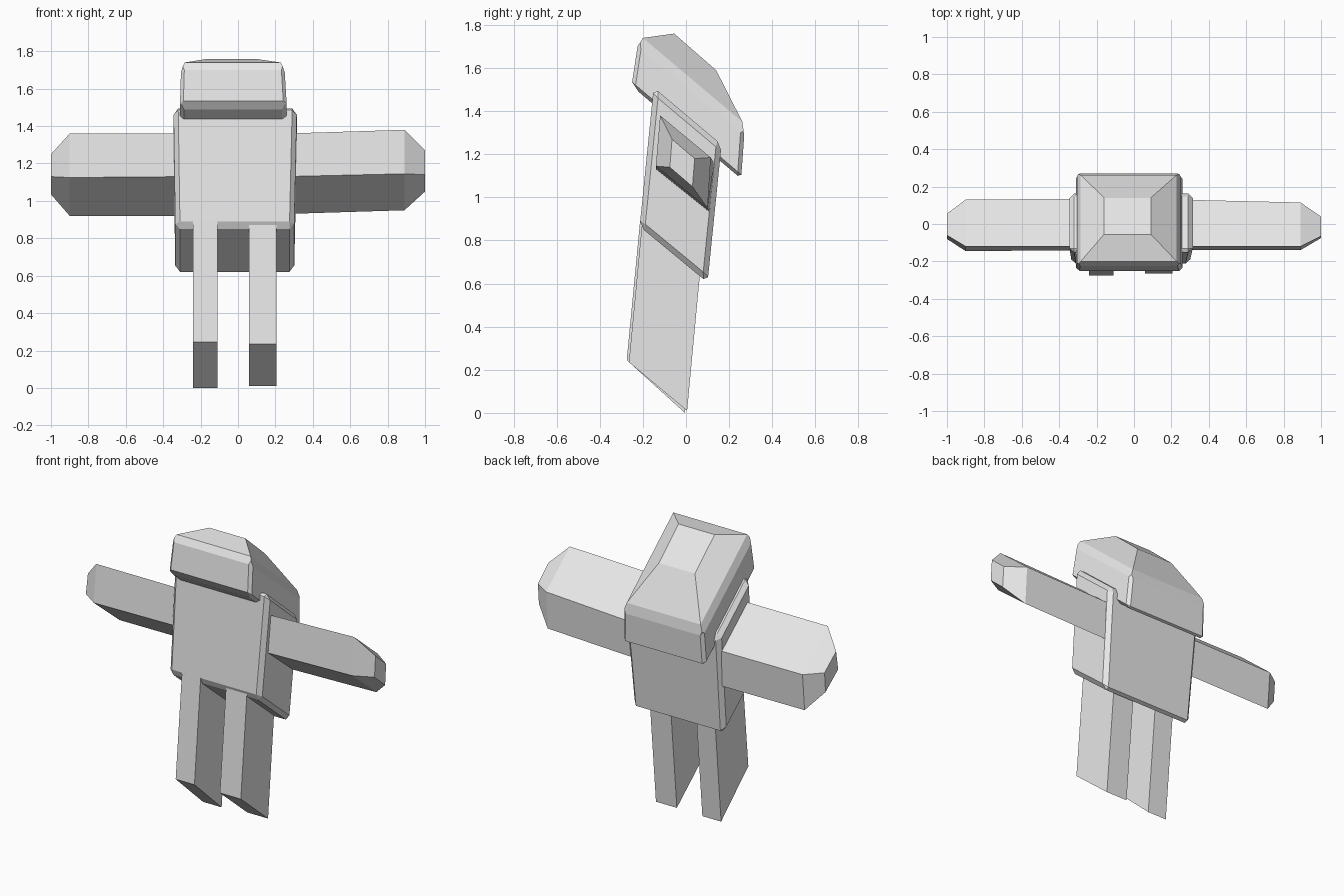
import bpy, bmesh

if "Cube" in bpy.data.objects:
    bpy.data.objects.remove(bpy.data.objects["Cube"])

grey = bpy.data.materials.new("light grey")
grey.diffuse_color = (0.8, 0.8, 0.8, 1)
grey.use_nodes = True
grey.node_tree.nodes["Principled BSDF"].inputs["Base Color"].default_value = grey.diffuse_color


def loft(name, rings, bevel=0, pick=lambda e: True):
    """Skin a stack of four-point rings, cap the ends, chamfer chosen edges."""
    bm = bmesh.new()
    vs = [[bm.verts.new(p) for p in r] for r in rings]
    for a, b in zip(vs, vs[1:]):
        for i in range(4):
            j = (i + 1) % 4
            bm.faces.new((a[i], a[j], b[j], b[i]))
    bm.faces.new(vs[0])
    bm.faces.new(vs[-1])
    bmesh.ops.recalc_face_normals(bm, faces=bm.faces)
    if bevel:
        bmesh.ops.bevel(bm, geom=[e for e in bm.edges if pick(e)], offset=bevel,
                        segments=1, affect='EDGES')
    bmesh.ops.recalc_face_normals(bm, faces=bm.faces)
    me = bpy.data.meshes.new(name)
    bm.to_mesh(me)
    bm.free()
    me.materials.append(grey)
    ob = bpy.data.objects.new(name, me)
    bpy.context.collection.objects.link(ob)


def slab(x0, x1, front, back):
    """Ring tilted down towards the back; front and back are (y, z)."""
    return [(x0, *front), (x1, *front), (x1, *back), (x0, *back)]


def side(x, profile):
    """Ring in the side plane at x."""
    return [(x, y, z) for y, z in profile]


# torso
loft("torso", [slab(-0.335, 0.30, (-0.215, 0.865), (0.10, 0.605)),
               slab(-0.345, 0.315, (-0.15, 1.51), (0.165, 1.245))], 0.025)

# head: chamfered block with a tapered crown
loft("head", [slab(-0.29, 0.235, (-0.22, 1.49), (0.24, 1.10)),
              slab(-0.31, 0.26, (-0.25, 1.535), (0.257, 1.105)),
              slab(-0.305, 0.25, (-0.225, 1.70), (0.27, 1.285)),
              slab(-0.285, 0.228, (-0.20, 1.74), (0.262, 1.35)),
              slab(-0.16, 0.09, (-0.055, 1.76), (0.14, 1.59))], 0.018,
     lambda e: abs(e.verts[0].co.x - e.verts[1].co.x) < 0.015
     and abs(e.verts[0].co.y - e.verts[1].co.y) < 0.05)

# arms with tapered ends
loft("right_arm", [
    side(0.25, [(-0.12, 1.36), (0.13, 1.16), (0.11, 0.93), (-0.14, 1.13)]),
    side(0.89, [(-0.12, 1.38), (0.115, 1.185), (0.10, 0.95), (-0.14, 1.145)]),
    side(1.0, [(-0.065, 1.27), (0.04, 1.18), (0.03, 1.05), (-0.075, 1.14)])])
loft("left_arm", [
    side(-0.28, [(-0.12, 1.36), (0.135, 1.15), (0.115, 0.92), (-0.14, 1.13)]),
    side(-0.90, [(-0.12, 1.36), (0.13, 1.15), (0.11, 0.92), (-0.145, 1.125)]),
    side(-1.0, [(-0.06, 1.25), (0.055, 1.16), (0.045, 1.035), (-0.08, 1.13)])])

# legs cut on a slant
for name, x0, x1, dy, dz in (("left_leg", -0.24, -0.11, -0.005, 0.0),
                             ("right_leg", 0.06, 0.205, 0.005, 0.01)):
    loft(name, [slab(x0, x1, (-0.27 + dy, 0.245 - dz), (0.0 + dy, dz)),
                slab(x0, x1, (-0.208 + dy, 0.89), (0.063 + dy, 0.68))])
